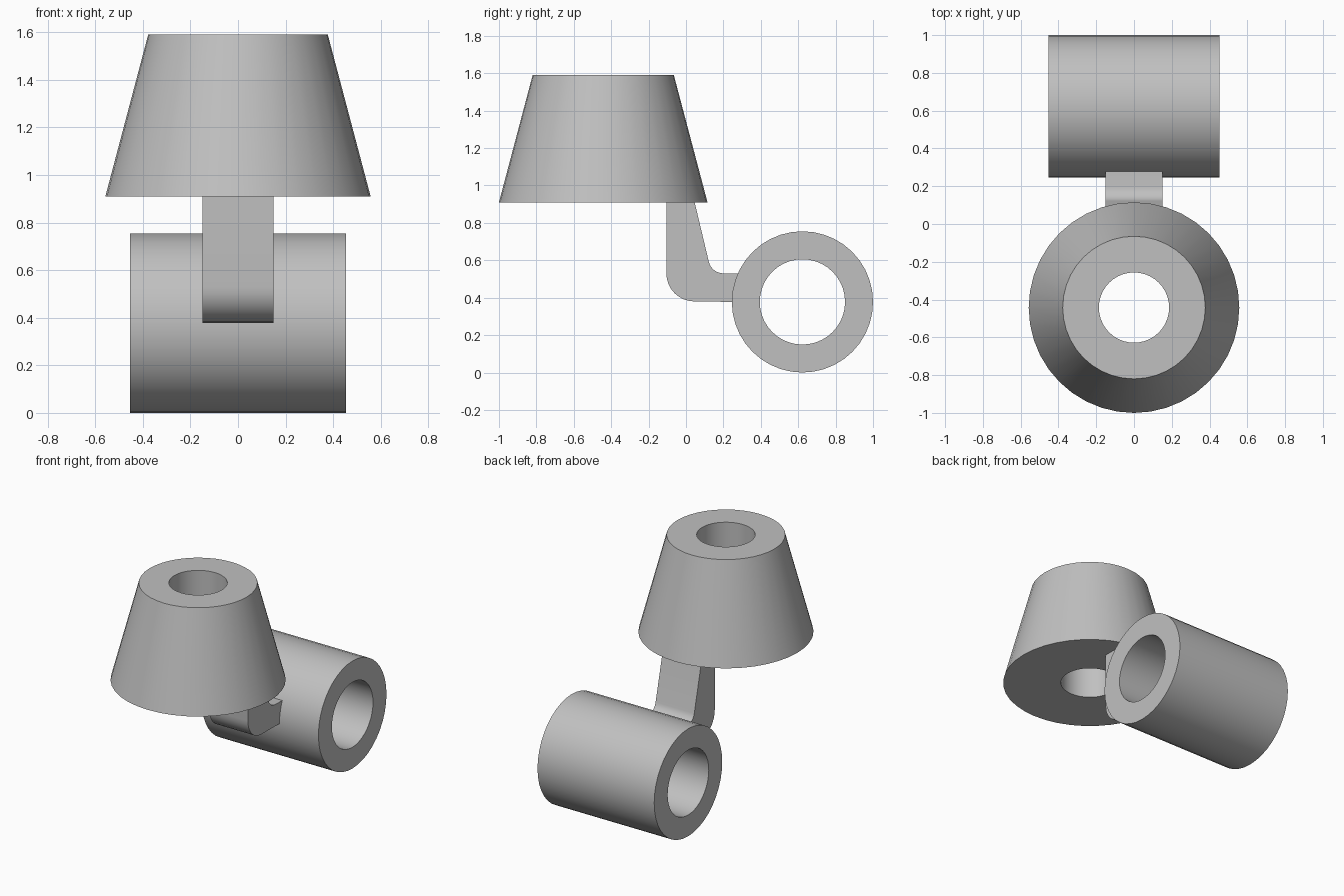
import bpy, bmesh
from math import radians, cos, sin, pi

cube = bpy.data.objects.get("Cube")
if cube:
    bpy.data.objects.remove(cube, do_unlink=True)

grey = bpy.data.materials.new("plain grey")
grey.use_nodes = True
colour = (0.53, 0.53, 0.53, 1)
grey.diffuse_color = colour
grey.node_tree.nodes["Principled BSDF"].inputs["Base Color"].default_value = colour


def finish(name, bm):
    bmesh.ops.recalc_face_normals(bm, faces=bm.faces)
    mesh = bpy.data.meshes.new(name)
    bm.to_mesh(mesh)
    bm.free()
    mesh.materials.append(grey)
    obj = bpy.data.objects.new(name, mesh)
    bpy.context.collection.objects.link(obj)
    bpy.ops.object.select_all(action='DESELECT')
    obj.select_set(True)
    bpy.context.view_layer.objects.active = obj
    bpy.ops.object.shade_smooth_by_angle(angle=radians(30))
    return obj


def hollow_turning(name, r_bottom, r_top, r_hole, z0, z1, sides=40):
    """Ring-shaped solid: four rings bridged into a closed loop."""
    bm = bmesh.new()
    rings = []
    for r, z in ((r_bottom, z0), (r_top, z1), (r_hole, z1), (r_hole, z0)):
        angles = [2 * pi * i / sides for i in range(sides)]
        rings.append([bm.verts.new((r * cos(a), r * sin(a), z)) for a in angles])
    for k in range(4):
        a, b = rings[k], rings[(k + 1) % 4]
        for i in range(sides):
            j = (i + 1) % sides
            bm.faces.new((a[i], a[j], b[j], b[i]))
    return finish(name, bm)


def arc(cy, cz, r, start, end, steps=8):
    angles = [radians(start + (end - start) * i / steps) for i in range(steps + 1)]
    return [(cy + r * cos(a), cz + r * sin(a)) for a in angles]


# Tapered upper socket with a vertical bore
cone = hollow_turning("tapered_socket", 0.5575, 0.3775, 0.186, 0.91, 1.59)
cone.location.y = -0.4425

# Horizontal lower tube
tube = hollow_turning("cross_tube", 0.3775, 0.3775, 0.228, -0.453, 0.453)
tube.rotation_euler.y = pi / 2
tube.location = (0, 0.6225, 0.3775)

# Bent arm joining them, its end following the tube wall
outline = [(-0.105, 0.915)]
outline += arc(0.045, 0.53, 0.15, 180, 270)
outline += arc(0.6225, 0.3775, 0.37, 180, 156, 4)
outline += arc(0.2, 0.61, 0.08, 270, 194)
outline += [(0.045, 0.915)]

bm = bmesh.new()
side = bm.faces.new([bm.verts.new((-0.15, y, z)) for y, z in outline])
extruded = bmesh.ops.extrude_face_region(bm, geom=[side])
verts = [v for v in extruded["geom"] if isinstance(v, bmesh.types.BMVert)]
bmesh.ops.translate(bm, vec=(0.3, 0, 0), verts=verts)
finish("bent_arm", bm)
